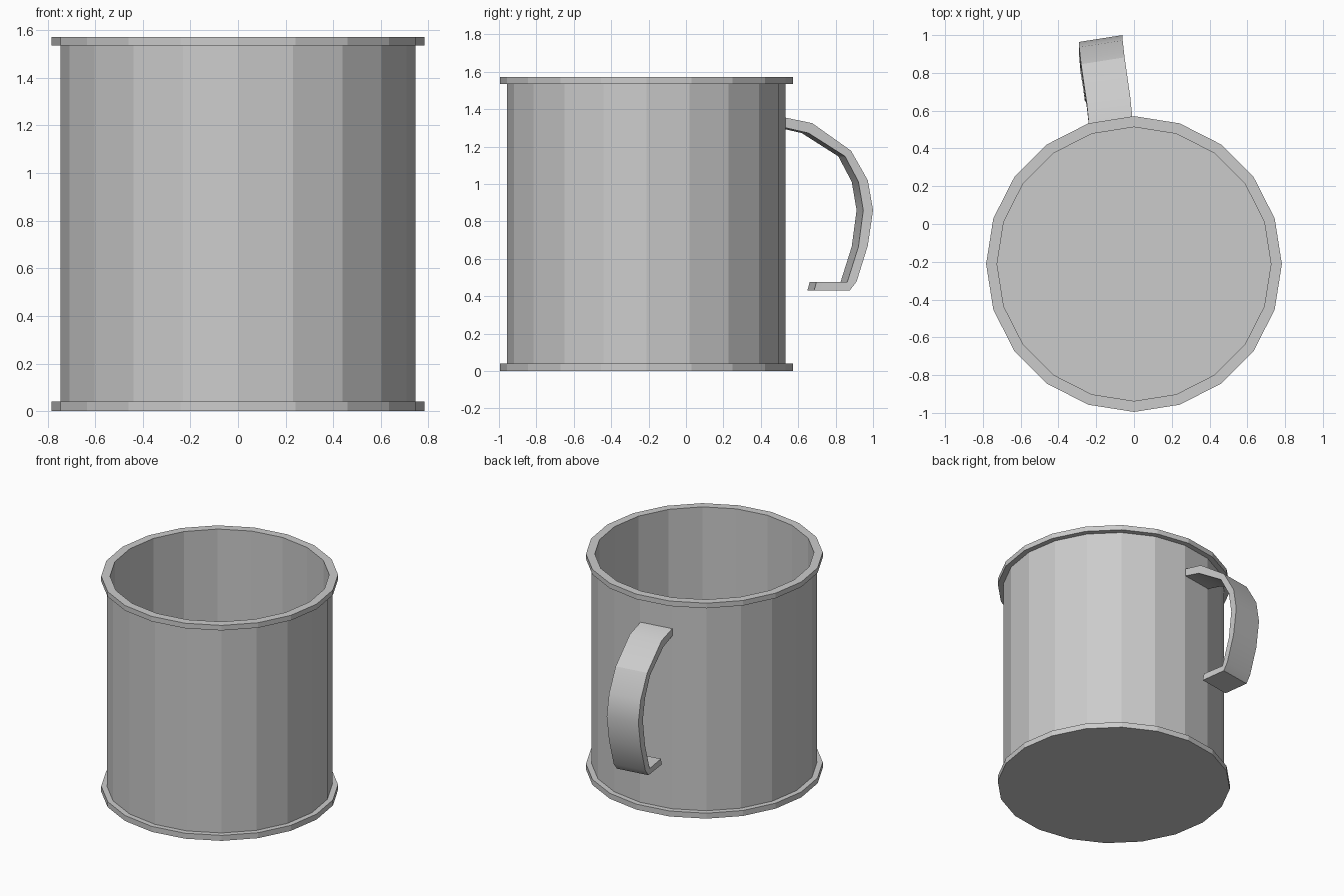
import bpy, bmesh
from math import sin, cos, pi, radians

if "Cube" in bpy.data.objects:
    bpy.data.objects.remove(bpy.data.objects["Cube"])

SIDES, CY = 20, -0.212


def finish(name, bm):
    bmesh.ops.recalc_face_normals(bm, faces=bm.faces[:])
    me = bpy.data.meshes.new(name)
    bm.to_mesh(me)
    bm.free()
    ob = bpy.data.objects.new(name, me)
    bpy.context.collection.objects.link(ob)
    return ob


def bridge_rings(bm, rings):
    """Join consecutive vertex rings with quads and cap both ends."""
    for a, b in zip(rings, rings[1:]):
        n = len(a)
        for i in range(n):
            j = (i + 1) % n
            bm.faces.new((a[i], a[j], b[j], b[i]))
    bm.faces.new(rings[0])
    bm.faces.new(rings[-1])


# Cup: outside from the base up over the rim, then inside down to the floor
profile = [(0.783, 0), (0.783, 0.04), (0.745, 0.04), (0.745, 1.535),
           (0.783, 1.535), (0.783, 1.572), (0.725, 1.572), (0.725, 0.04)]
bm = bmesh.new()
rings = [[bm.verts.new((r * cos(2 * pi * i / SIDES), CY + r * sin(2 * pi * i / SIDES), z))
          for i in range(SIDES)] for r, z in profile]
bridge_rings(bm, rings)
finish("cup_body", bm)

# Handle: strap following one wall panel; x of edge, outer (y, z), inner (y, z)
path = [(-0.005, (0.525, 1.356), (0.525, 1.302)),
        (-0.02, (0.675, 1.325), (0.655, 1.272)),
        (-0.05, (0.882, 1.178), (0.85, 1.148)),
        (-0.06, (0.972, 1.02), (0.922, 1.012)),
        (-0.06, (1.0, 0.86), (0.948, 0.86)),
        (-0.06, (0.972, 0.67), (0.922, 0.665)),
        (-0.055, (0.912, 0.478), (0.862, 0.475)),
        (-0.055, (0.875, 0.43), (0.85, 0.475)),
        (-0.03, (0.685, 0.43), (0.697, 0.475))]
bm = bmesh.new()
rings = []
for x, (yo, zo), (yi, zi) in path:
    rings.append([bm.verts.new(p) for p in (
        (x, yo, zo), (x - 0.23, yo - 0.036, zo),
        (x - 0.23, yi - 0.036, zi), (x, yi, zi))])
bridge_rings(bm, rings)
handle = finish("handle", bm)
bpy.ops.object.select_all(action='DESELECT')
handle.select_set(True)
bpy.context.view_layer.objects.active = handle
bpy.ops.object.shade_smooth_by_angle(angle=radians(25))
